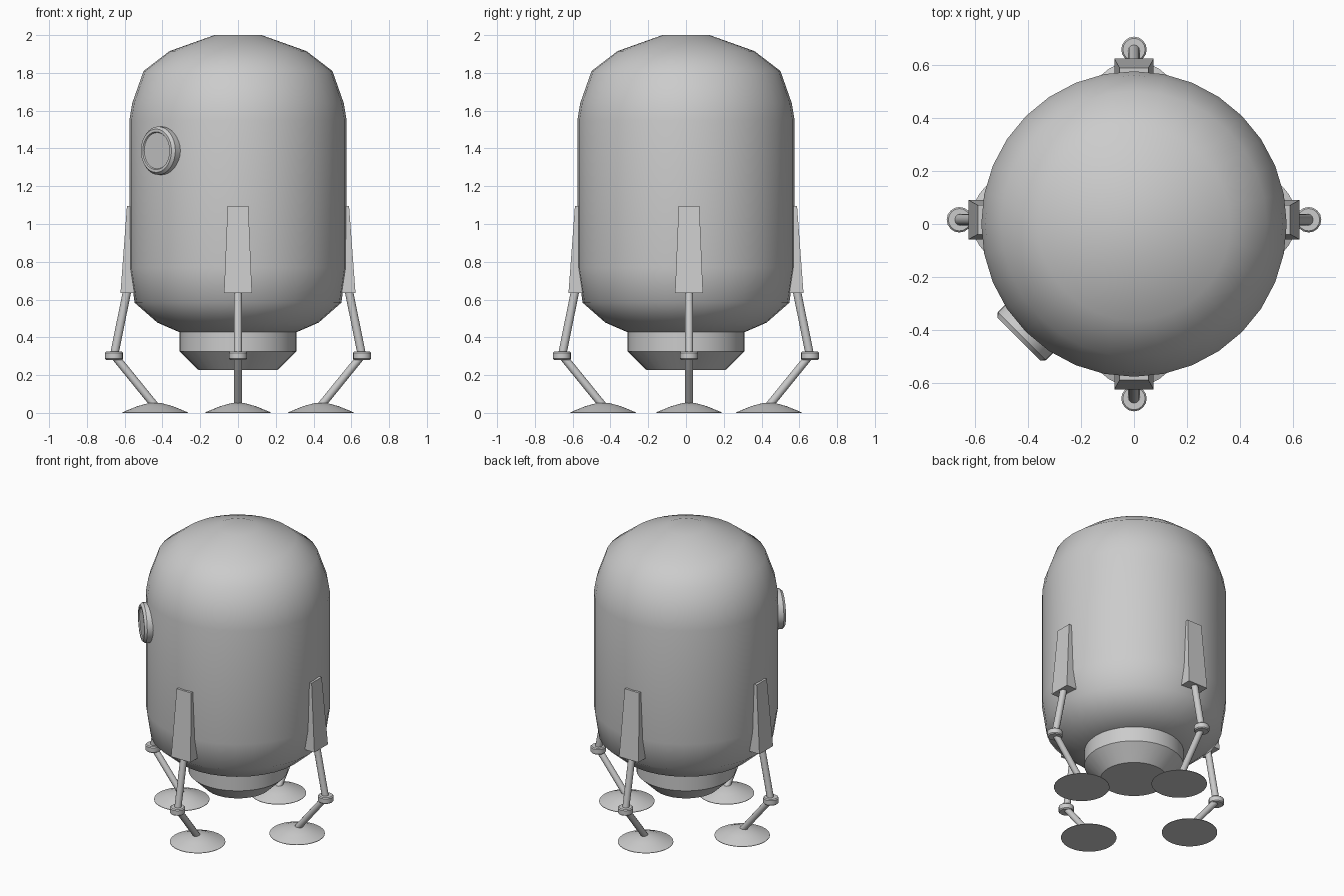
import bpy, bmesh
from math import cos, sin, pi, radians
from mathutils import Vector, Matrix

if "Cube" in bpy.data.objects:
    bpy.data.objects.remove(bpy.data.objects["Cube"])


def finish(name, bm, angle=None):
    bmesh.ops.recalc_face_normals(bm, faces=bm.faces)
    me = bpy.data.meshes.new(name)
    bm.to_mesh(me)
    bm.free()
    ob = bpy.data.objects.new(name, me)
    bpy.context.collection.objects.link(ob)
    if angle:
        bpy.ops.object.select_all(action='DESELECT')
        ob.select_set(True)
        bpy.context.view_layer.objects.active = ob
        bpy.ops.object.shade_smooth_by_angle(angle=radians(angle))
    return ob


def lathe(name, profile, sides, angle=40, matrix=Matrix()):
    """Turn an (r, z) profile into a closed solid about the local z axis."""
    bm = bmesh.new()
    rings = [[bm.verts.new((r * cos(2 * pi * i / sides), r * sin(2 * pi * i / sides), z))
              for i in range(sides)] for r, z in profile]
    for a, b in zip(rings, rings[1:]):
        for i in range(sides):
            j = (i + 1) % sides
            bm.faces.new((a[i], a[j], b[j], b[i]))
    bm.faces.new(rings[0])
    bm.faces.new(rings[-1])
    bm.transform(matrix)
    return finish(name, bm, angle)


def rod(name, start, end, radius, matrix):
    start, end = Vector(start), Vector(end)
    d = end - start
    m = matrix @ Matrix.Translation(start) @ d.to_track_quat('Z', 'Y').to_matrix().to_4x4()
    lathe(name, [(radius, 0), (radius, d.length)], 12, 40, m)


def fairing(name, matrix):
    """Tapered block flaring outward towards its lower end."""
    bm = bmesh.new()
    rings = []
    for z, half, inner, outer in ((0.635, 0.074, 0.545, 0.622), (1.095, 0.055, 0.54, 0.588)):
        rings.append([bm.verts.new(p) for p in ((inner, -half, z), (outer, -half, z),
                                                (outer, half, z), (inner, half, z))])
    a, b = rings
    for i in range(4):
        j = (i + 1) % 4
        bm.faces.new((a[i], a[j], b[j], b[i]))
    bm.faces.new(a)
    bm.faces.new(b)
    bm.transform(matrix)
    finish(name, bm)


# Capsule hull
lathe("hull", [(0.305, 0.425), (0.427, 0.478), (0.547, 0.583), (0.575, 0.77),
               (0.575, 1.55), (0.56, 1.64), (0.50, 1.81), (0.363, 1.915), (0.125, 2.0)], 32, 45)

# Engine base below the hull
lathe("engine_base", [(0.21, 0.228), (0.31, 0.326), (0.31, 0.44)], 32, 30)

# Round porthole on the front left
port = (Matrix.Translation((0, 0, 1.388)) @ Matrix.Rotation(radians(225), 4, 'Z')
        @ Matrix.Rotation(radians(90), 4, 'Y'))
lathe("porthole", [(0.128, 0.53), (0.128, 0.597), (0.115, 0.613), (0.1, 0.613),
                   (0.096, 0.606)], 32, 30, port)

# Four legs: fairing, upper strut, knee, lower strut, foot pad
for i, side in enumerate(("right", "back", "left", "front")):
    offset = 0.016 if side in ("right", "left") else 0
    m = Matrix.Translation((0, offset, 0)) @ Matrix.Rotation(i * pi / 2, 4, 'Z')
    fairing(side + "_leg_fairing", m)
    rod(side + "_upper_strut", (0.58, 0, 0.68), (0.656, 0, 0.305), 0.022, m)
    lathe(side + "_knee", [(0.042, 0.281), (0.048, 0.287), (0.048, 0.318), (0.042, 0.324)],
          16, 30, m @ Matrix.Translation((0.657, 0, 0)))
    rod(side + "_lower_strut", (0.652, 0, 0.3), (0.437, 0, 0.035), 0.021, m)
    lathe(side + "_foot", [(0.173, 0), (0.173, 0.003), (0.095, 0.035), (0.03, 0.053)],
          32, 30, m @ Matrix.Translation((0.439, 0, 0)))
